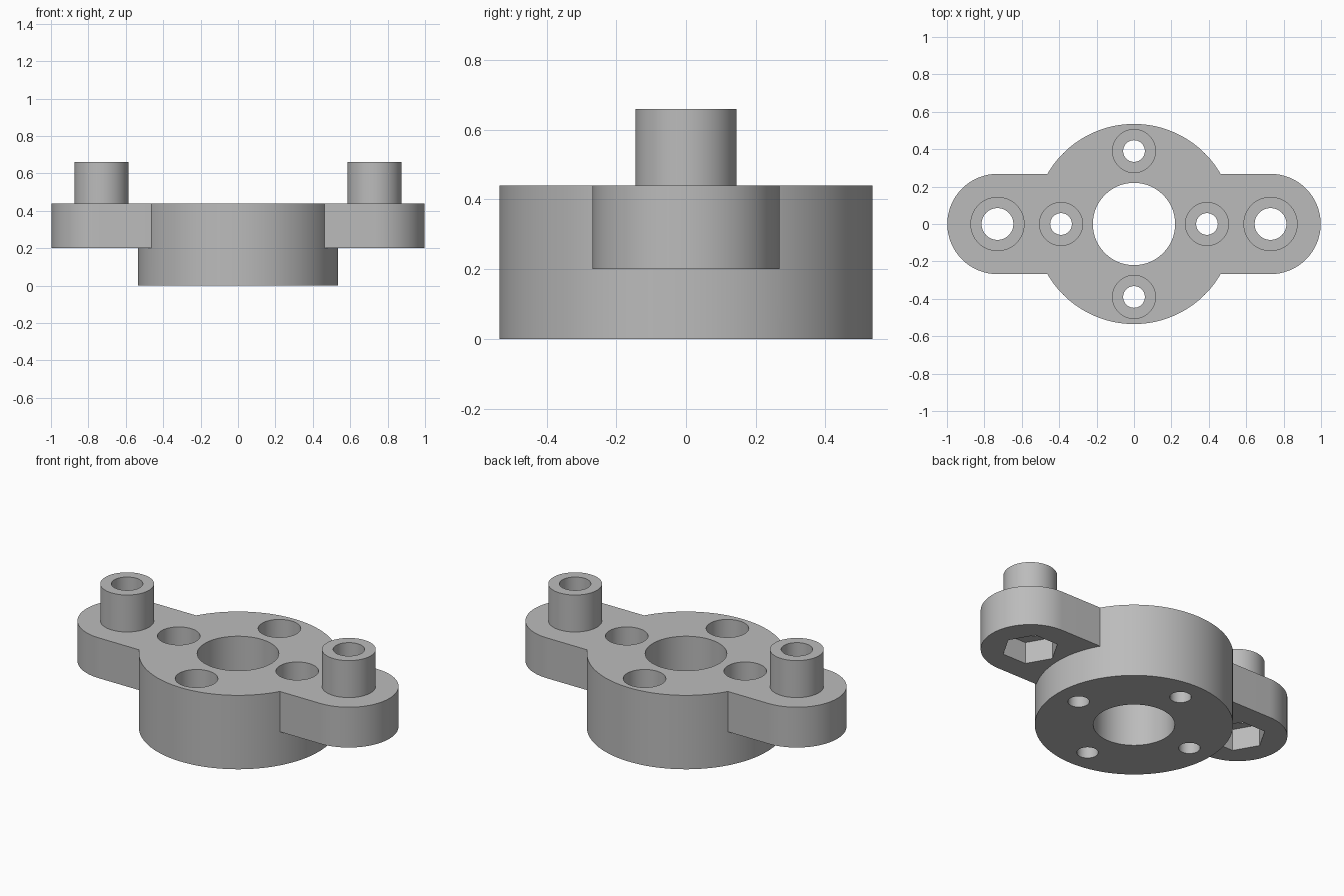
import bpy
import bmesh
import math

cube = bpy.data.objects.get("Cube")
if cube:
    bpy.data.objects.remove(cube, do_unlink=True)

TOP, ARM_BOTTOM, BOSS_TOP = 0.44, 0.2, 0.66
EAR_X, BOLT_R = 0.73, 0.39

grey = bpy.data.materials.new("plain_grey")
grey.use_nodes = True
grey.diffuse_color = (0.5, 0.5, 0.5, 1)
grey.node_tree.nodes["Principled BSDF"].inputs["Base Color"].default_value = (0.5, 0.5, 0.5, 1)


def prism(name, outline, z0, z1):
    """Extrude a closed outline between two heights."""
    bm = bmesh.new()
    face = bm.faces.new([bm.verts.new((x, y, z0)) for x, y in outline])
    ext = bmesh.ops.extrude_face_region(bm, geom=[face])
    for v in ext["geom"]:
        if isinstance(v, bmesh.types.BMVert):
            v.co.z = z1
    bmesh.ops.recalc_face_normals(bm, faces=bm.faces[:])
    mesh = bpy.data.meshes.new(name)
    bm.to_mesh(mesh)
    bm.free()
    mesh.materials.append(grey)
    obj = bpy.data.objects.new(name, mesh)
    bpy.context.collection.objects.link(obj)
    return obj


def arc(cx, cy, r, start=0, sweep=360, n=96):
    count = n if sweep == 360 else n + 1
    return [(cx + r * math.cos(math.radians(start + sweep * i / n)),
             cy + r * math.sin(math.radians(start + sweep * i / n))) for i in range(count)]


def combine(target, tool, operation):
    """Apply a boolean and discard the tool."""
    mod = target.modifiers.new("combine", "BOOLEAN")
    mod.operation = operation
    mod.solver = "EXACT"
    mod.object = tool
    bpy.context.view_layer.objects.active = target
    bpy.ops.object.modifier_apply(modifier=mod.name)
    bpy.data.objects.remove(tool, do_unlink=True)


# Round hub with the rounded two-ear plate and hollow bosses
body = prism("flange_body", arc(0, 0, 0.535, n=128), 0, TOP)
ears = arc(EAR_X, 0, 0.268, -90, 180, 48) + arc(-EAR_X, 0, 0.268, 90, 180, 48)
combine(body, prism("ear_plate", ears, ARM_BOTTOM, TOP), "UNION")
for side in (-1, 1):
    combine(body, prism("boss", arc(side * EAR_X, 0, 0.145, n=64), 0.38, BOSS_TOP), "UNION")

# Centre bore
combine(body, prism("centre_bore", arc(0, 0, 0.22), -0.1, 0.8), "DIFFERENCE")

# Boss bores with hexagonal nut pockets underneath
for side in (-1, 1):
    x = side * EAR_X
    combine(body, prism("boss_bore", arc(x, 0, 0.085, n=48), 0.1, 0.8), "DIFFERENCE")
    combine(body, prism("nut_pocket", arc(x, 0, 0.155, n=6), 0.1, ARM_BOTTOM + 0.13), "DIFFERENCE")

# Four counterbored bolt holes
for x, y in arc(0, 0, BOLT_R, n=4):
    combine(body, prism("bolt_hole", arc(x, y, 0.058, n=48), -0.1, 0.8), "DIFFERENCE")
    combine(body, prism("counterbore", arc(x, y, 0.115, n=48), ARM_BOTTOM, 0.8), "DIFFERENCE")

bpy.ops.object.select_all(action="DESELECT")
body.select_set(True)
bpy.context.view_layer.objects.active = body
bpy.ops.object.shade_smooth_by_angle(angle=math.radians(30))
